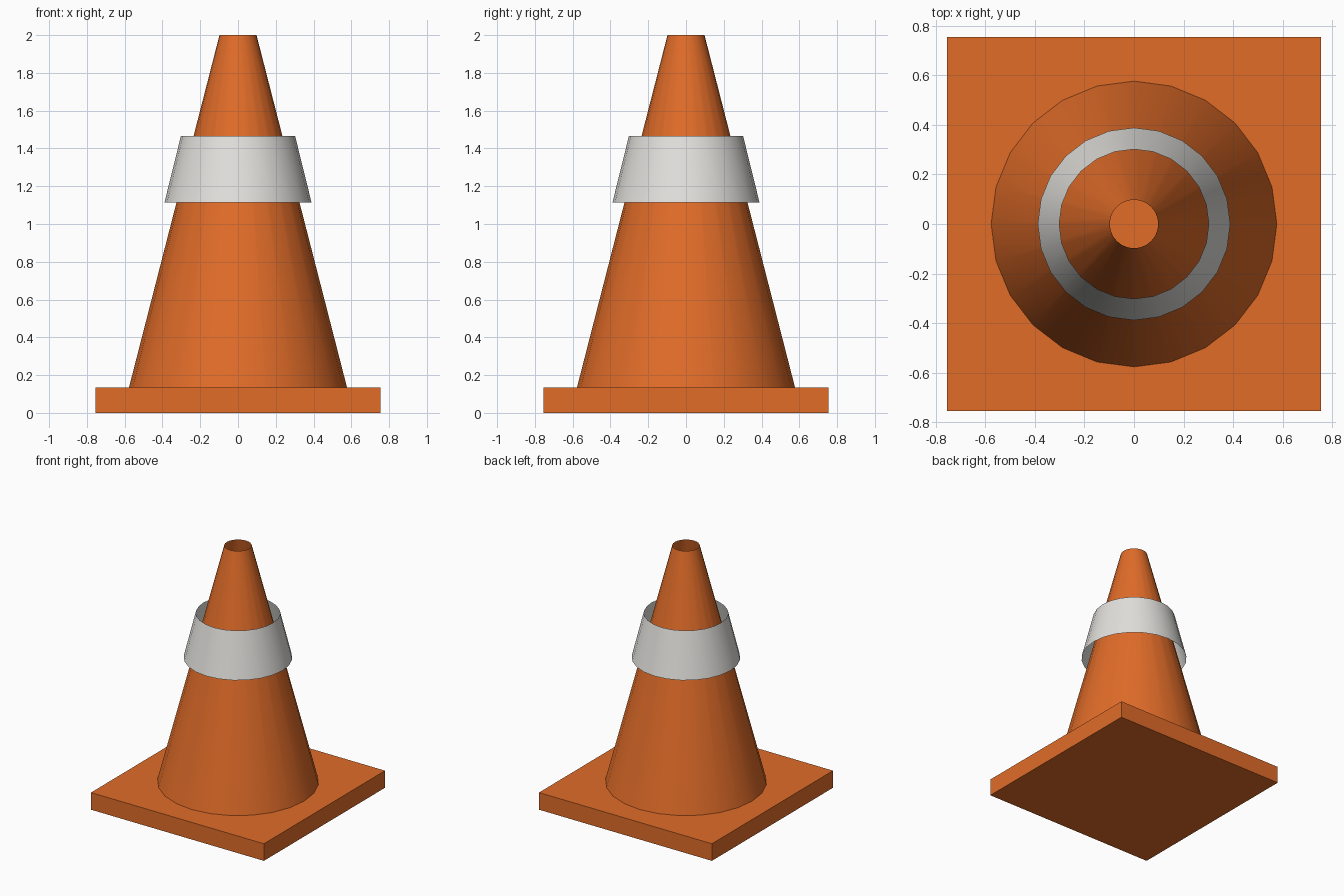
import bpy
import bmesh
from math import radians

if "Cube" in bpy.data.objects:
    bpy.data.objects.remove(bpy.data.objects["Cube"])

SIDES = 24


def material(name, rgb):
    mat = bpy.data.materials.new(name)
    mat.diffuse_color = (*rgb, 1.0)
    mat.use_nodes = True
    mat.node_tree.nodes["Principled BSDF"].inputs["Base Color"].default_value = mat.diffuse_color
    return mat


def finish(name, bm, mat):
    mesh = bpy.data.meshes.new(name)
    bm.to_mesh(mesh)
    bm.free()
    obj = bpy.data.objects.new(name, mesh)
    bpy.context.collection.objects.link(obj)
    mesh.materials.append(mat)
    return obj


def open_frustum(name, z0, r0, z1, r1, mat):
    """Thin, smooth-shaded tapered tube, open at both ends."""
    bm = bmesh.new()
    bmesh.ops.create_cone(bm, cap_ends=False, segments=SIDES,
                          radius1=r0, radius2=r1, depth=z1 - z0)
    bmesh.ops.translate(bm, verts=bm.verts, vec=(0, 0, (z0 + z1) / 2))
    for face in bm.faces:
        face.smooth = True
    return finish(name, bm, mat)


orange = material("orange", (0.75, 0.15, 0.022))
white = material("reflective_white", (0.76, 0.75, 0.72))

# Square base slab
bm = bmesh.new()
bmesh.ops.create_cube(bm, size=1)
bmesh.ops.scale(bm, verts=bm.verts, vec=(1.51, 1.51, 0.135))
bmesh.ops.translate(bm, verts=bm.verts, vec=(0, 0, 0.0675))
finish("base", bm, orange)

# Hollow cone body, open at the tip
open_frustum("cone_body", 0.135, 0.577, 2.0, 0.098, orange)

# Loose reflective sleeve standing clear of the cone
open_frustum("reflective_band", 1.115, 0.389, 1.467, 0.302, white)
